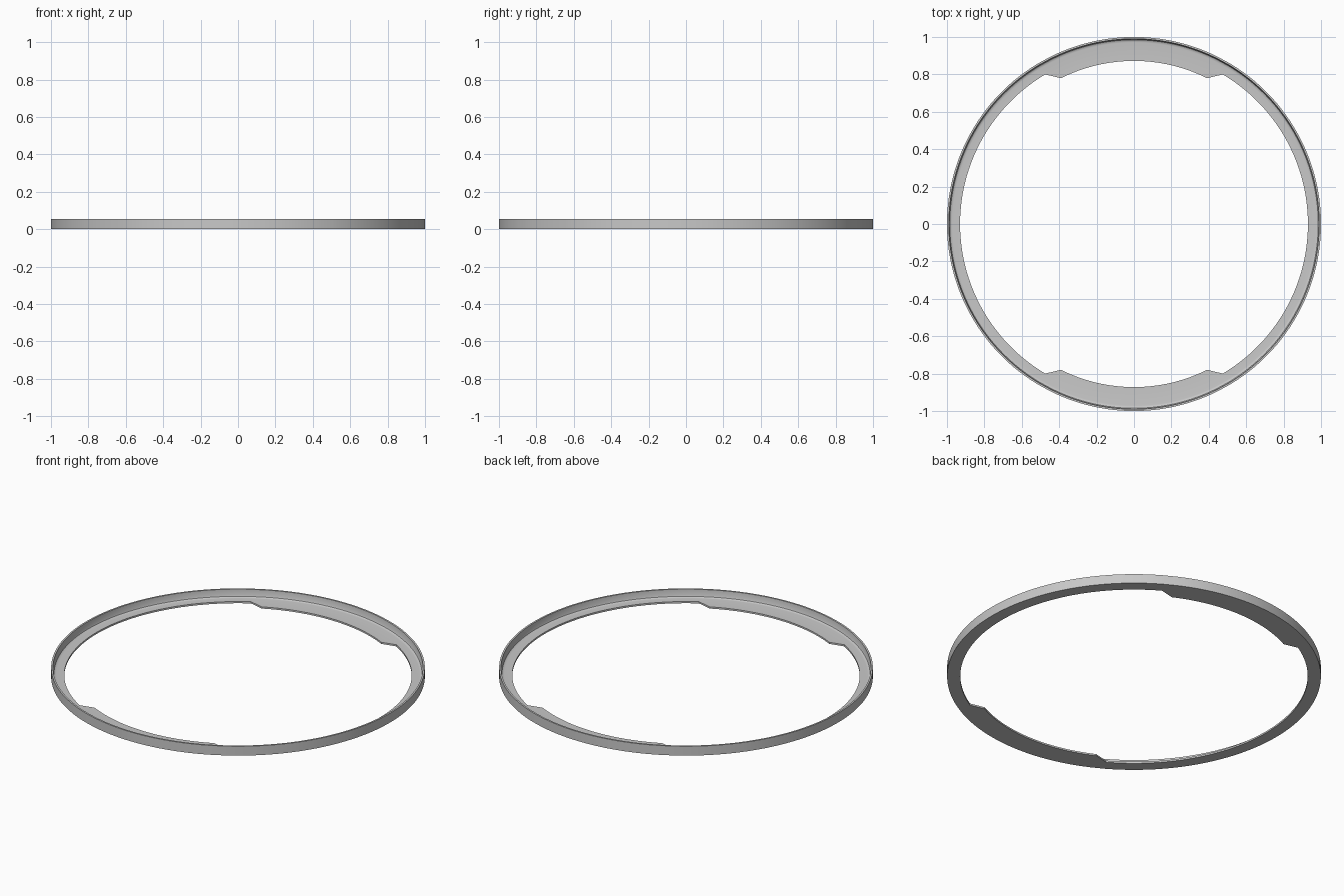
import bpy, bmesh, math

if "Cube" in bpy.data.objects:
    bpy.data.objects.remove(bpy.data.objects["Cube"])

# Plain grey material
grey = bpy.data.materials.new("light_grey")
grey.diffuse_color = (0.58, 0.58, 0.58, 1)
grey.use_nodes = True
grey.node_tree.nodes["Principled BSDF"].inputs["Base Color"].default_value = grey.diffuse_color

R_IN, R_TAB = 0.93, 0.872          # flange edge, tab edge
TAB_A, TAB_B = 26.6, 30.7          # tab corner / root, degrees from the y axis


def inner_radius(deg):
    """Inner edge radius: two tabs, at the front and the back."""
    a = abs((deg + 90) % 180 - 90)
    return R_TAB if a <= TAB_A + 0.01 else R_IN


# Angles measured from +y: regular steps plus exact tab corners
corners = [(c + s * t) % 360 for c in (0, 180) for s in (-1, 1) for t in (TAB_A, TAB_B)]
steps = [i * 2.0 for i in range(180)]
angles = sorted([a for a in steps if all(abs(a - c) > 0.8 for c in corners)
                 and not TAB_A < abs((a + 90) % 180 - 90) < TAB_B] + corners)

# Ring: thin upright rim, small fillet, flat flange with tabs
bm = bmesh.new()
rows = []
for deg in angles:
    a = math.radians(deg)
    ri = inner_radius(deg)
    profile = [(1, 0), (1, 0.055), (0.99, 0.055), (0.988, 0.022), (0.985, 0.015),
               (0.979, 0.011), (0.971, 0.01), (ri, 0.01), (ri, 0)]
    rows.append([bm.verts.new((r * math.sin(a), r * math.cos(a), z)) for r, z in profile])
for i, row in enumerate(rows):
    nxt = rows[(i + 1) % len(rows)]
    for j in range(len(row)):
        k = (j + 1) % len(row)
        bm.faces.new((row[j], row[k], nxt[k], nxt[j]))
bmesh.ops.recalc_face_normals(bm, faces=bm.faces)

mesh = bpy.data.meshes.new("tabbed_ring")
bm.to_mesh(mesh)
bm.free()
mesh.materials.append(grey)
ring = bpy.data.objects.new("tabbed_ring", mesh)
bpy.context.collection.objects.link(ring)
bpy.context.view_layer.objects.active = ring
ring.select_set(True)
bpy.ops.object.shade_smooth_by_angle(angle=math.radians(30))
